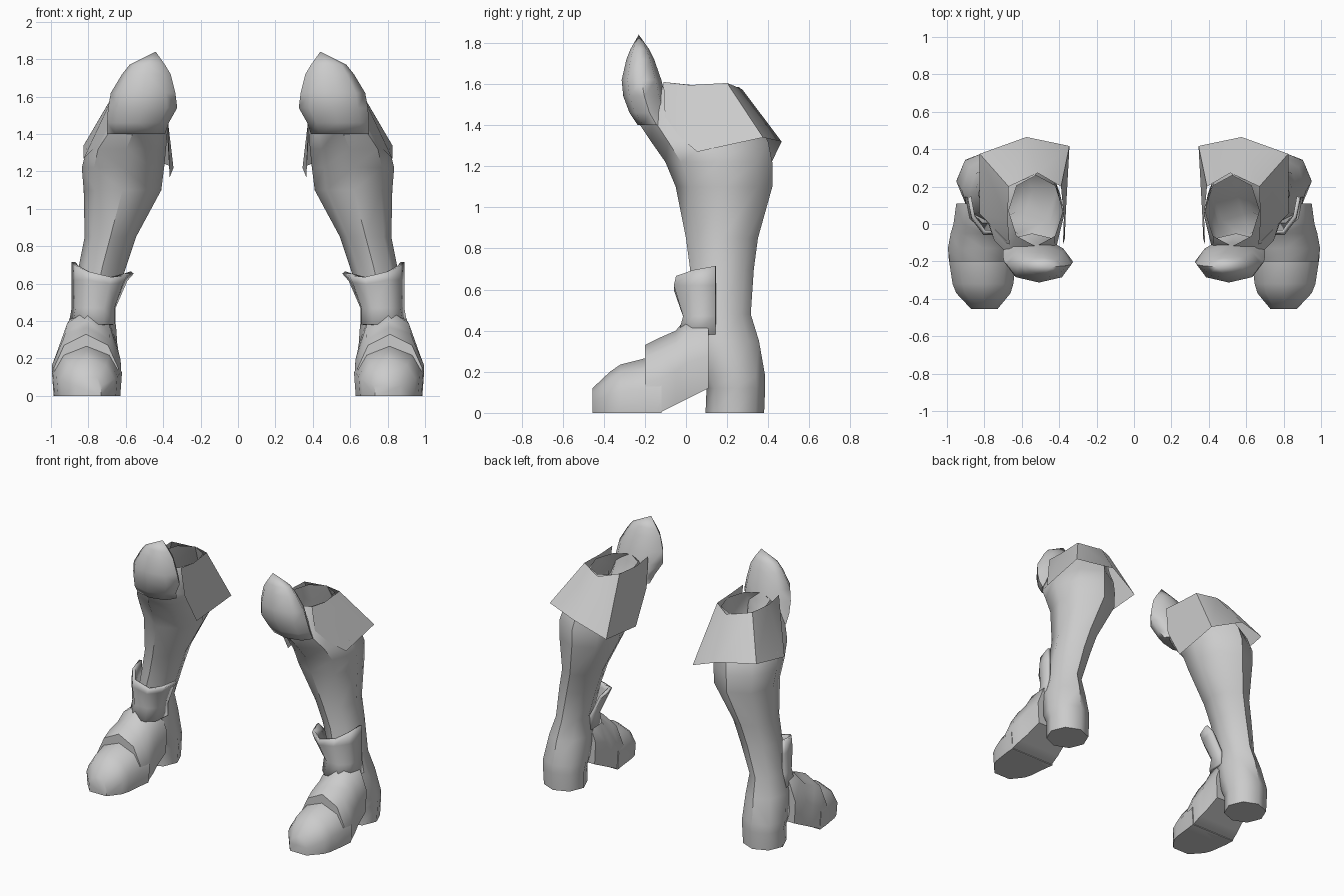
import bpy, bmesh, math

leather = bpy.data.materials.new("grey leather")
leather.diffuse_color = (0.6, 0.6, 0.6, 1)


def loft(name, rings, closed=True, cap_start=False, cap_end=False, thickness=0, angle=50):
    """Skin a list of equal-length point rings and mirror the part to the other leg."""
    bm = bmesh.new()
    rows = [[bm.verts.new(p) for p in ring] for ring in rings]
    n = len(rows[0])
    for a, b in zip(rows, rows[1:]):
        for i in range(n if closed else n - 1):
            j = (i + 1) % n
            bm.faces.new((a[i], a[j], b[j], b[i]))
    if cap_start:
        bm.faces.new(rows[0][::-1])
    if cap_end:
        bm.faces.new(rows[-1])
    bmesh.ops.remove_doubles(bm, verts=bm.verts, dist=0.0005)
    bmesh.ops.recalc_face_normals(bm, faces=bm.faces)
    me = bpy.data.meshes.new(name)
    bm.to_mesh(me)
    bm.free()
    me.materials.append(leather)
    ob = bpy.data.objects.new(name, me)
    bpy.context.collection.objects.link(ob)
    bpy.ops.object.select_all(action='DESELECT')
    ob.select_set(True)
    bpy.context.view_layer.objects.active = ob
    bpy.ops.object.shade_smooth_by_angle(angle=math.radians(angle))
    if thickness:
        s = ob.modifiers.new("Thickness", 'SOLIDIFY')
        s.thickness = thickness
        s.offset = 0
    ob.modifiers.new("Pair", 'MIRROR').use_axis[0] = True
    return ob


def oval(z, x0, x1, y0, y1, n=8):
    """Horizontal oval ring filling the given box."""
    cx, cy, rx, ry = (x0 + x1) / 2, (y0 + y1) / 2, (x1 - x0) / 2, (y1 - y0) / 2
    return [(cx + rx * math.cos(2 * math.pi * i / n),
             cy + ry * math.sin(2 * math.pi * i / n), z) for i in range(n)]


# Heel, ankle, calf and boot opening in one tube
loft("boot_leg", [oval(*r) for r in [
    (0.00, .65, .94, .095, .38), (.12, .645, .945, .10, .385), (.18, .64, .95, .07, .385),
    (.35, .65, .92, .0, .355), (.48, .665, .88, .01, .315), (.70, .595, .85, .02, .33),
    (.85, .545, .82, .0, .35), (1.10, .41, .825, -.05, .42), (1.22, .395, .835, -.10, .42),
    (1.32, .385, .81, -.17, .40), (1.44, .375, .72, -.25, .33), (1.585, .38, .67, -.12, .26)]],
    cap_start=True)

# Rounded knee guard standing in front of the opening
loft("knee_guard", [oval(*r) for r in [
    (1.40, .39, .70, -.235, -.05), (1.46, .37, .70, -.275, -.08), (1.54, .325, .695, -.305, -.10),
    (1.62, .335, .68, -.313, -.12), (1.72, .36, .62, -.29, -.155), (1.77, .39, .58, -.27, -.18),
    (1.84, .44, .44, -.23, -.23)]], cap_start=True, angle=70)

# Flared cuff folded down around the opening
loft("top_cuff", [
    [(.665, -.11, 1.61), (.675, .02, 1.595), (.67, .2, 1.605), (.515, .273, 1.575),
     (.39, .2, 1.60), (.375, .03, 1.595), (.38, -.11, 1.61)],
    [(.69, -.10, 1.40), (.825, .055, 1.27), (.825, .375, 1.34), (.575, .465, 1.32),
     (.345, .417, 1.22), (.365, .05, 1.17), (.37, -.08, 1.40)]], closed=False, angle=40)

# Foot: arched cross-sections from toe to instep
ARCH = [(-.95, 0), (-1, .45), (-.68, .82), (0, 1), (.68, .82), (1, .45), (.95, 0)]


def arch(y, x0, x1, z0, z1):
    return [((x0 + x1) / 2 + u * (x1 - x0) / 2, y, z0 + v * (z1 - z0)) for u, v in ARCH]


loft("toe", [arch(*r) for r in [
    (-.455, .73, .87, 0, .12), (-.37, .66, .95, 0, .20), (-.32, .645, .97, 0, .235),
    (-.19, .63, .99, 0, .268), (-.12, .62, .995, 0, .28)]], cap_start=True, cap_end=True)
loft("instep", [arch(*r) for r in [
    (-.20, .64, .985, 0, .33), (-.13, .625, .995, 0, .365), (-.05, .63, .98, .04, .40),
    (.0, .64, .965, .065, .46), (.11, .645, .95, .12, .47)]], cap_start=True, cap_end=True)

# Open ankle flap wrapping the front of the shin
loft("ankle_flap", [
    [(.665, .14, .38), (.67, .02, .38), (.72, -.03, .38), (.82, -.03, .38), (.875, .03, .38), (.895, .145, .38)],
    [(.665, .14, .47), (.67, .04, .47), (.72, -.005, .47), (.81, -.005, .47), (.86, .04, .47), (.88, .145, .47)],
    [(.60, .12, .62), (.62, .0, .61), (.69, -.05, .60), (.80, -.05, .62), (.86, .03, .62), (.88, .145, .62)],
    [(.565, .10, .66), (.60, .0, .65), (.68, -.045, .635), (.80, -.04, .665), (.86, .04, .695), (.88, .145, .715)]],
    closed=False, thickness=.02)
